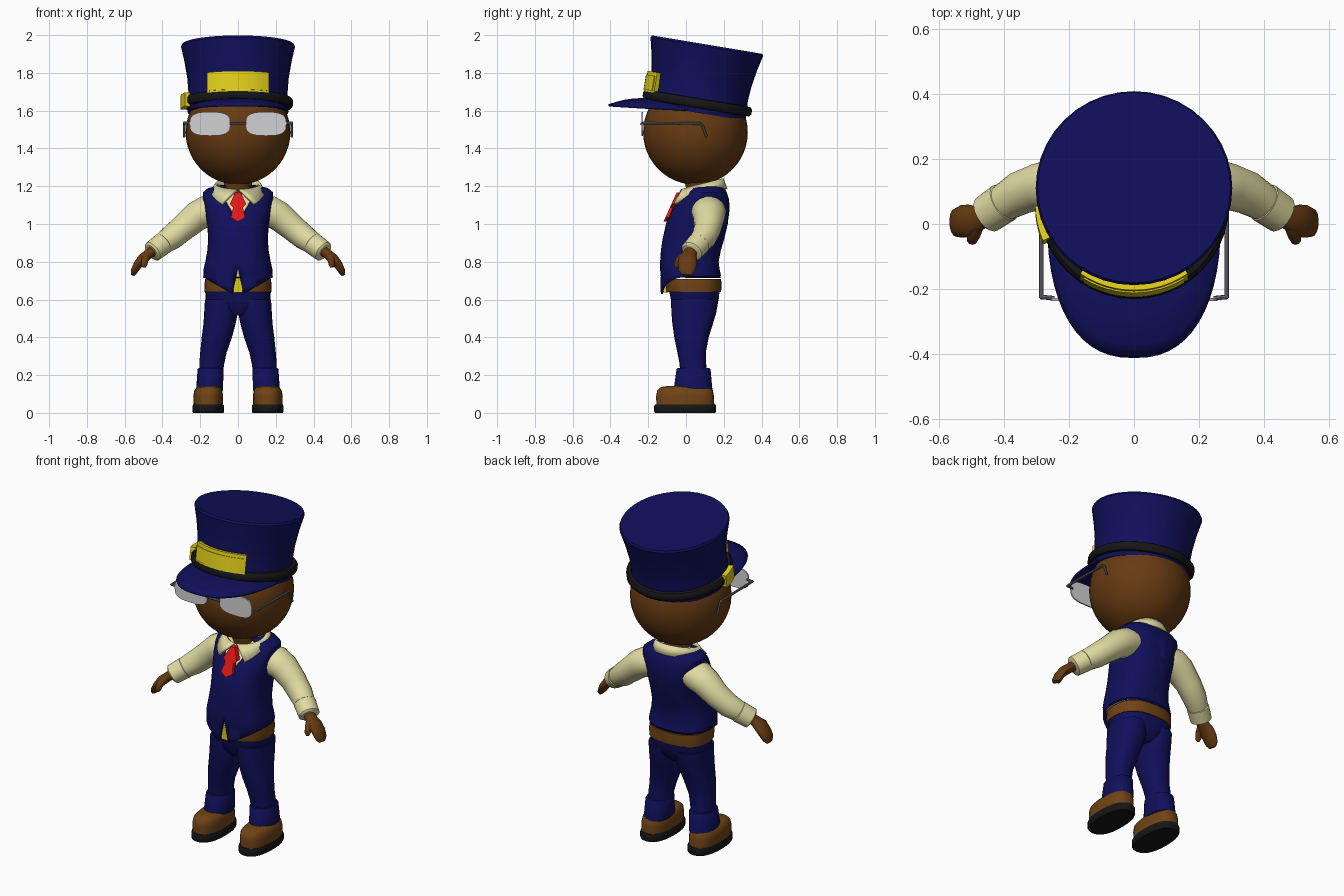
import bpy, bmesh, math
from mathutils import Vector, Matrix

if "Cube" in bpy.data.objects:
    bpy.data.objects.remove(bpy.data.objects["Cube"])

COLORS = {
    "navy": (0.005, 0.005, 0.105), "cream": (0.75, 0.71, 0.36), "skin": (0.135, 0.043, 0.006),
    "leather": (0.16, 0.056, 0.008), "black": (0.008, 0.008, 0.008), "yellow": (0.75, 0.62, 0.01),
    "red": (0.75, 0.008, 0.008), "lens": (0.65, 0.65, 0.66), "metal": (0.16, 0.16, 0.18)}
MATS = {}
for key, c in COLORS.items():
    MATS[key] = bpy.data.materials.new(key)
    MATS[key].diffuse_color = (*c, 1)


def finish(name, bm, mat, mirror=False, thick=0, matrix=None):
    bmesh.ops.recalc_face_normals(bm, faces=bm.faces)
    if matrix:
        bm.transform(matrix)
    me = bpy.data.meshes.new(name)
    bm.to_mesh(me)
    bm.free()
    me.materials.append(MATS[mat])
    ob = bpy.data.objects.new(name, me)
    bpy.context.collection.objects.link(ob)
    if thick:
        s = ob.modifiers.new("thickness", 'SOLIDIFY')
        s.thickness, s.offset = thick, 0
    if mirror:
        ob.modifiers.new("mirror", 'MIRROR')
    return ob


def skin_rings(rings, closed=True, caps=True):
    """Bridge successive rings of points into a surface."""
    bm = bmesh.new()
    vs = [[bm.verts.new(p) for p in r] for r in rings]
    n = len(rings[0])
    for a, b in zip(vs, vs[1:]):
        for i in range(n if closed else n - 1):
            j = (i + 1) % n
            bm.faces.new((a[i], a[j], b[j], b[i]))
    if closed and caps:
        bm.faces.new(vs[0])
        bm.faces.new(vs[-1])
    return bm


def oval(cx, cy, z, rx, ry, power=2.0, n=28):
    """Horizontal superellipse ring."""
    out = []
    for i in range(n):
        a = 2 * math.pi * i / n
        c, s = math.cos(a), math.sin(a)
        out.append((cx + rx * math.copysign(abs(c) ** (2 / power), c),
                    cy + ry * math.copysign(abs(s) ** (2 / power), s), z))
    return out


def stack(name, rows, mat, power=2.0, **kw):
    """Rows are (z, centre x, rx, front y, back y)."""
    rings = [oval(cx, (f + b) / 2, z, rx, (b - f) / 2, power) for z, cx, rx, f, b in rows]
    return finish(name, skin_rings(rings), mat, **kw)


def tube(name, pts, mat, n=14, **kw):
    """Points are (x, y, z, half width, half thickness)."""
    rings = []
    for i, p in enumerate(pts):
        a, b = pts[max(i - 1, 0)], pts[min(i + 1, len(pts) - 1)]
        t = (Vector(b[:3]) - Vector(a[:3])).normalized()
        ref = Vector((0, 1, 0)) if abs(t.y) < 0.9 else Vector((1, 0, 0))
        u = (ref - t * ref.dot(t)).normalized()
        v = t.cross(u)
        rings.append([Vector(p[:3]) + u * p[3] * math.cos(k * math.tau / n)
                      + v * p[4] * math.sin(k * math.tau / n) for k in range(n)])
    return finish(name, skin_rings(rings), mat, **kw)


def plate(name, outline, mat, depth, **kw):
    """Extrude a 3D outline by a depth along y."""
    back = [(x, y + depth, z) for x, y, z in outline]
    return finish(name, skin_rings([outline, back]), mat, **kw)


def lathe(name, profile, mat, matrix, n=40):
    rings = [oval(0, 0, z, r, r, n=n) for r, z in profile]
    return finish(name, skin_rings(rings), mat, matrix=matrix)


def arc_plate(name, r0, r1, z0, z1, a0, a1, mat, matrix, n=12):
    """Curved plate wrapped round a cylinder."""
    rings = []
    for i in range(n + 1):
        a = math.radians(a0 + (a1 - a0) * i / n)
        rings.append([(r * math.cos(a), r * math.sin(a), z)
                      for r, z in ((r0, z0), (r1, z0), (r1, z1), (r0, z1))])
    return finish(name, skin_rings(rings), mat, matrix=matrix)


# Head and neck
bm = bmesh.new()
bmesh.ops.create_uvsphere(bm, u_segments=36, v_segments=24, radius=0.277)
finish("head", bm, "skin", matrix=Matrix.Translation((0, 0.05, 1.485)))
tube("neck", [(0, .085, 1.14, .075, .075), (0, .065, 1.25, .075, .075)], "skin")

# Hat, tipped backwards
HAT = Matrix.Translation((0, 0.06, 1.64)) @ Matrix.Rotation(math.radians(-9.5), 4, 'X')
lathe("hat_crown", [(.266, -.05), (.268, 0), (.262, .05), (.268, .13), (.283, .22),
                    (.302, .303), (.296, .314)], "navy", HAT)
lathe("hat_band", [(.262, -.026), (.282, -.024), (.292, -.012), (.292, .012),
                   (.282, .024), (.262, .026)], "black", HAT)
arc_plate("hat_badge", .255, .288, .015, .125, -125, -55, "yellow", HAT)
arc_plate("badge_panel", .28, .293, .025, .105, -122, -58, "yellow", HAT)
arc_plate("band_button", .275, .304, -.036, .038, 182, 203, "yellow", HAT, 5)

# Brim: rows run from the hat edge out to the tip
rows = []
for k in range(6):
    t, row = k / 5, []
    for i in range(29):
        a = math.pi * i / 28
        c, s = math.cos(a), math.sin(a)
        outer = Vector((.263 * math.copysign(abs(c) ** .83, c), .03 - .44 * s ** .83, 1.602 + .026 * s))
        inner = Vector((.25 * c, .05 - .24 * s, 1.606 + .054 * s))
        p = inner.lerp(outer, t)
        p.z += .012 * s * math.sin(math.pi * t)
        row.append(p)
    rows.append(row)
finish("hat_brim", skin_rings(rows, closed=False), "navy", thick=.012)

# Glasses
lens = [(x, -.236, z) for x, z, _ in
        [(p[0], p[1], 0) for p in oval(.148, 1.53, 0, .108, .063, 3.0)]]
plate("lens", lens, "lens", .008, mirror=True)
tube("bridge", [(-.045, -.236, 1.53, .007, .007), (.045, -.236, 1.53, .007, .007)], "metal", 8)
tube("hinge", [(.245, -.228, 1.535, .007, .007), (.288, -.224, 1.535, .007, .007)], "metal", 8, mirror=True)
tube("temple", [(.285, -.228, 1.535, .007, .007), (.285, .075, 1.532, .007, .007),
                (.285, .085, 1.525, .007, .007), (.285, .11, 1.46, .006, .006)], "metal", 8, mirror=True)

# Torso: shirt inside, vest cut from the same shape
TORSO = [(.62, .168, -.128, .172), (.67, .174, -.13, .178), (.72, .18, -.13, .182), (.76, .176, -.131, .172),
         (.80, .167, -.131, .167), (.86, .156, -.127, .178), (.92, .152, -.118, .196), (1.0, .157, -.1, .215),
         (1.08, .172, -.066, .225), (1.13, .18, -.03, .222), (1.165, .18, .005, .21), (1.185, .155, .02, .2),
         (1.2, .09, .04, .17)]
stack("shirt", [(z, 0, rx - .012, f + .013, b - .012) for z, rx, f, b in TORSO if z > .7], "cream", 2.5)
bm = skin_rings([oval(0, (f + b) / 2, z, rx, (b - f) / 2, 2.5, 40) for z, rx, f, b in TORSO], caps=False)


def cut(co, no):
    bmesh.ops.bisect_plane(bm, geom=bm.verts[:] + bm.edges[:] + bm.faces[:], plane_co=co, plane_no=no)


cut((0, .04, 0), (0, 1, 0))
cut((0, 0, .72), (0, 0, 1))
cut((0, 0, 0), (1, 0, 0))
for s in (1, -1):
    cut((0, 0, 1.01), (-1.7 * s, 0, 1))        # neckline
    cut((.03 * s, 0, .63), (-.6 * s, 0, 1))    # slanted hem
    cut((0, 0, .77), (4.67 * s, 0, 1))         # front notch


def outside_vest(p):
    x = abs(p.x)
    if p.y > .04:
        return p.z < .72
    return p.z > 1.01 + 1.7 * x or p.z < .63 + .6 * (x - .03) or p.z < .77 - 4.67 * x


gone = [f for f in bm.faces if outside_vest(f.calc_center_median())]
bmesh.ops.delete(bm, geom=gone, context='FACES')
finish("vest", bm, "navy", thick=.012)

# Collar, open at the front
upper, lower = [], []
for i in range(33):
    t = i / 32
    a = math.radians(3 + 354 * t)
    b = math.radians(36 + 288 * t)
    upper.append((.115 * math.sin(a), .085 - .105 * math.cos(a), 1.21 - .03 * math.cos(a)))
    drop = .06 * max(0, math.cos(b)) ** 1.5
    lower.append((.142 * math.sin(b), .062 - .15 * math.cos(b), 1.165 - .02 * math.cos(b) - drop))
finish("collar", skin_rings([upper, lower], closed=False), "cream", thick=.016)

# Tie
half = [(.014, 1.168), (.044, 1.105), (.026, 1.088), (.038, 1.035)]
shape = half + [(0, 1.012)] + [(-x, z) for x, z in reversed(half)]
plate("tie", [(x, -.12 + .45 * (z - 1.01), z) for x, z in shape], "red", .03)

# Belt and buckle
stack("belt", [(.64, 0, .176, -.104, .186), (.675, 0, .178, -.108, .188), (.71, 0, .174, -.108, .186)],
      "leather", 2.5)
plate("buckle", [(x, -.122, z) for x, z in ((-.024, .638), (.024, .638), (.024, .715), (-.024, .715))],
      "yellow", .03)

# Trousers
stack("trouser_seat", [(.515, 0, .05, -.045, .12), (.55, 0, .14, -.07, .155), (.60, 0, .172, -.08, .173),
                       (.65, 0, .174, -.09, .178)], "navy", 2.5)
stack("trouser_leg", [(.2, .143, .062, -.03, .11), (.26, .139, .066, -.034, .107), (.32, .13, .07, -.046, .105),
                      (.40, .112, .08, -.062, .12), (.47, .098, .085, -.072, .142), (.53, .09, .089, -.077, .16),
                      (.60, .088, .087, -.08, .172)], "navy", 2.3, mirror=True)
stack("trouser_cuff", [(.115, .151, .066, -.062, .135), (.12, .151, .071, -.066, .14),
                       (.23, .145, .069, -.05, .13), (.237, .145, .064, -.045, .125)], "navy", 2.2, mirror=True)

# Shoes
stack("shoe", [(.04, .158, .077, -.157, .15), (.09, .158, .079, -.158, .148), (.12, .157, .074, -.152, .142),
               (.137, .156, .06, -.132, .128), (.142, .156, .04, -.1, .1)], "leather", 2.5, mirror=True)
stack("sole", [(0, .157, .08, -.164, .155), (.008, .157, .084, -.169, .16), (.036, .157, .084, -.169, .16),
               (.045, .157, .08, -.164, .155)], "black", 2.4, mirror=True)

# Arms and hands
tube("sleeve", [(.11, .115, 1.075, .085, .07), (.17, .12, 1.065, .092, .085), (.22, .122, 1.04, .085, .08),
                (.29, .116, .98, .072, .071), (.35, .095, .93, .067, .067), (.40, .065, .895, .058, .058),
                (.43, .045, .872, .052, .052)], "cream", 18, mirror=True)
tube("sleeve_cuff", [(.393, .07, .899, .054, .052), (.399, .066, .895, .063, .06), (.452, .03, .855, .06, .057),
                     (.457, .027, .851, .05, .046)], "cream", 18, mirror=True)
tube("hand", [(.44, .035, .865, .03, .028), (.475, .018, .84, .038, .027), (.505, .01, .815, .05, .028),
              (.53, .008, .785, .05, .024), (.55, .004, .75, .043, .019), (.558, .002, .73, .025, .01)],
     "skin", mirror=True)
tube("thumb", [(.478, .0, .838, .02, .02), (.492, -.035, .812, .02, .02), (.497, -.048, .785, .017, .017),
               (.497, -.05, .77, .009, .009)], "skin", 10, mirror=True)

# Smooth shading with sharp creases
for ob in bpy.context.scene.objects:
    ob.select_set(True)
    bpy.context.view_layer.objects.active = ob
bpy.ops.object.shade_smooth_by_angle(angle=math.radians(40))

for m in bpy.data.materials:
    if m.users and not m.is_grease_pencil:
        m.use_nodes = True
        m.node_tree.nodes["Principled BSDF"].inputs["Base Color"].default_value = m.diffuse_color
